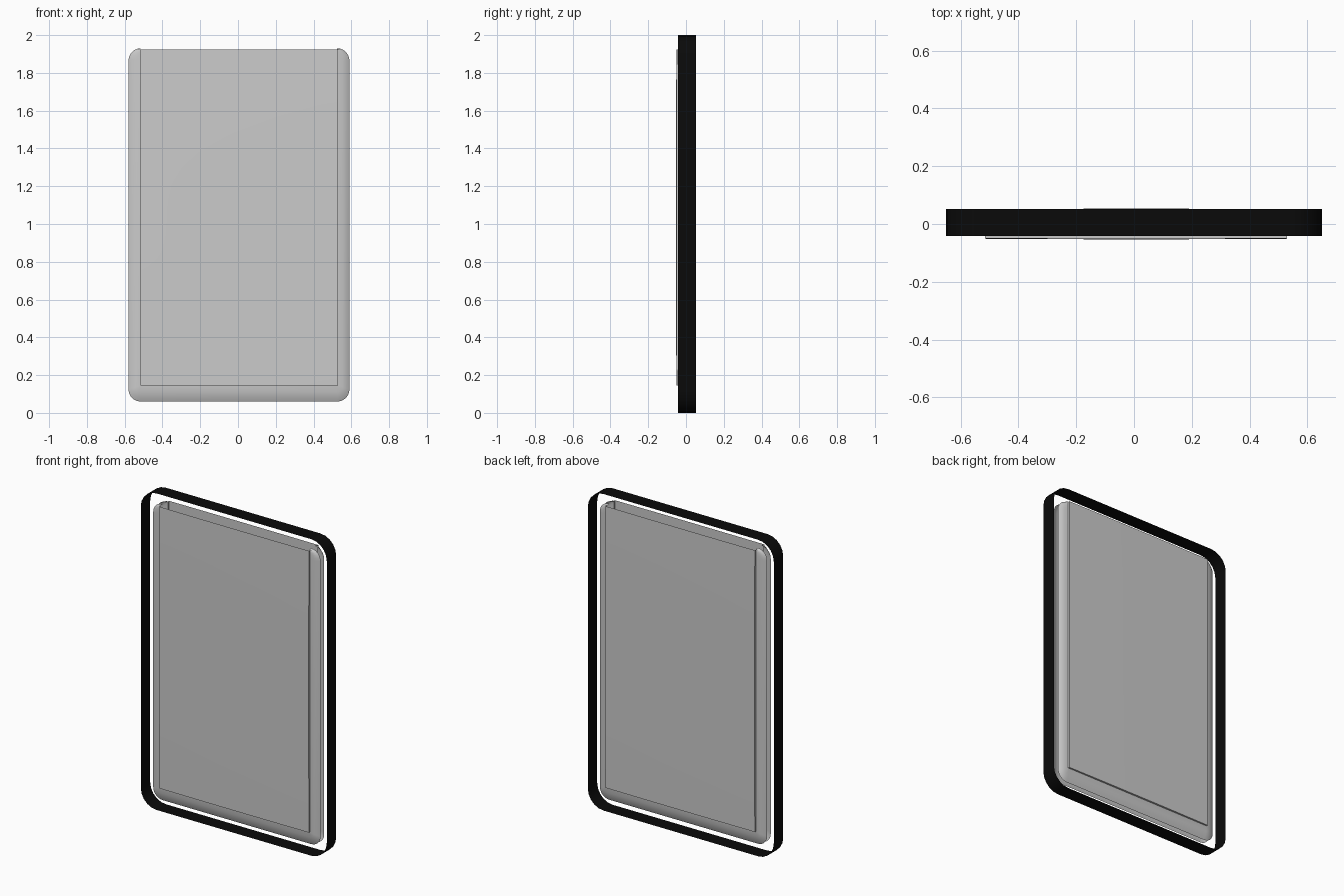
import bpy, bmesh, math

if "Cube" in bpy.data.objects:
    bpy.data.objects.remove(bpy.data.objects["Cube"])


def rounded_rect(x0, x1, z0, z1, r, seg):
    pts = []
    corners = [(x1 - r, z1 - r), (x0 + r, z1 - r), (x0 + r, z0 + r), (x1 - r, z0 + r)]
    for k, (cx, cz) in enumerate(corners):
        for i in range(seg + 1):
            a = math.pi / 2 * (k + i / seg)
            pts.append((cx + r * math.cos(a), cz + r * math.sin(a)))
    return pts


def finish(bm, name, mat=None):
    bmesh.ops.remove_doubles(bm, verts=bm.verts, dist=1e-5)
    bmesh.ops.recalc_face_normals(bm, faces=bm.faces)
    me = bpy.data.meshes.new(name)
    bm.to_mesh(me)
    bm.free()
    ob = bpy.data.objects.new(name, me)
    bpy.context.collection.objects.link(ob)
    if mat:
        me.materials.append(mat)
    bpy.ops.object.select_all(action='DESELECT')
    ob.select_set(True)
    bpy.context.view_layer.objects.active = ob
    bpy.ops.object.shade_smooth_by_angle(angle=math.radians(30))
    return ob


black = bpy.data.materials.new("black")
black.diffuse_color = (0.003, 0.003, 0.003, 1)
black.use_nodes = True
black.node_tree.nodes["Principled BSDF"].inputs["Base Color"].default_value = black.diffuse_color

# Thin black band around the edge
bm = bmesh.new()
outline = rounded_rect(-0.65, 0.65, 0, 2, 0.11, 5)
rows = [[bm.verts.new((x, y, z)) for x, z in outline] for y in (-0.042, 0.052)]
n = len(outline)
for i in range(n):
    j = (i + 1) % n
    bm.faces.new((rows[0][i], rows[0][j], rows[1][j], rows[1][i]))
finish(bm, "edge_band", black)

# Inner rectangle of the raised panes
X0, X1, Z0, Z1 = -0.515, 0.53, 0.145, 1.925


def pane(name, side):
    """Gently domed pane with a short step on left, right and bottom."""
    bm = bmesh.new()
    nx, nz = 12, 20
    grid = []
    for j in range(nz + 1):
        v = 2 * j / nz - 1
        row = []
        for i in range(nx + 1):
            u = 2 * i / nx - 1
            y = side * (0.053 - 0.003 * v ** 4 - 0.002 * u * u)
            row.append(bm.verts.new((X0 + (X1 - X0) * i / nx, y, Z0 + (Z1 - Z0) * j / nz)))
        grid.append(row)
    for j in range(nz):
        for i in range(nx):
            bm.faces.new((grid[j][i], grid[j][i + 1], grid[j + 1][i + 1], grid[j + 1][i]))
    path = [r[0] for r in reversed(grid)] + grid[0][1:] + [r[-1] for r in grid[1:]]
    low = [bm.verts.new((p.co.x, side * 0.038, p.co.z)) for p in path]
    for i in range(len(path) - 1):
        bm.faces.new((path[i], path[i + 1], low[i + 1], low[i]))
    finish(bm, name)


def rim(name, side):
    """Rounded sloping rim around the pane, open along the top."""
    bm = bmesh.new()
    outer = rounded_rect(-0.58, 0.59, 0.06, 1.93, 0.065, 6)
    profile = [(0, 0.038), (0.4, 0.035), (0.75, 0.028), (1, 0.018)]
    n = len(outer)

    def point(p, t, y):
        x = min(max(p[0], X0), X1)
        z = min(max(p[1], Z0), Z1)
        return (x + (p[0] - x) * t, side * y, z + (p[1] - z) * t)

    rows = [[bm.verts.new(point(p, t, y)) for p in outer] for t, y in profile]
    for a, b in zip(rows, rows[1:]):
        for i in range(n):
            j = (i + 1) % n
            if min(outer[i][1], outer[j][1]) > 1.9299:
                continue
            bm.faces.new((a[i], a[j], b[j], b[i]))
    bmesh.ops.dissolve_degenerate(bm, dist=1e-5, edges=bm.edges)
    finish(bm, name)


for label, side in (("front", -1), ("back", 1)):
    pane(label + "_pane", side)
    rim(label + "_rim", side)
